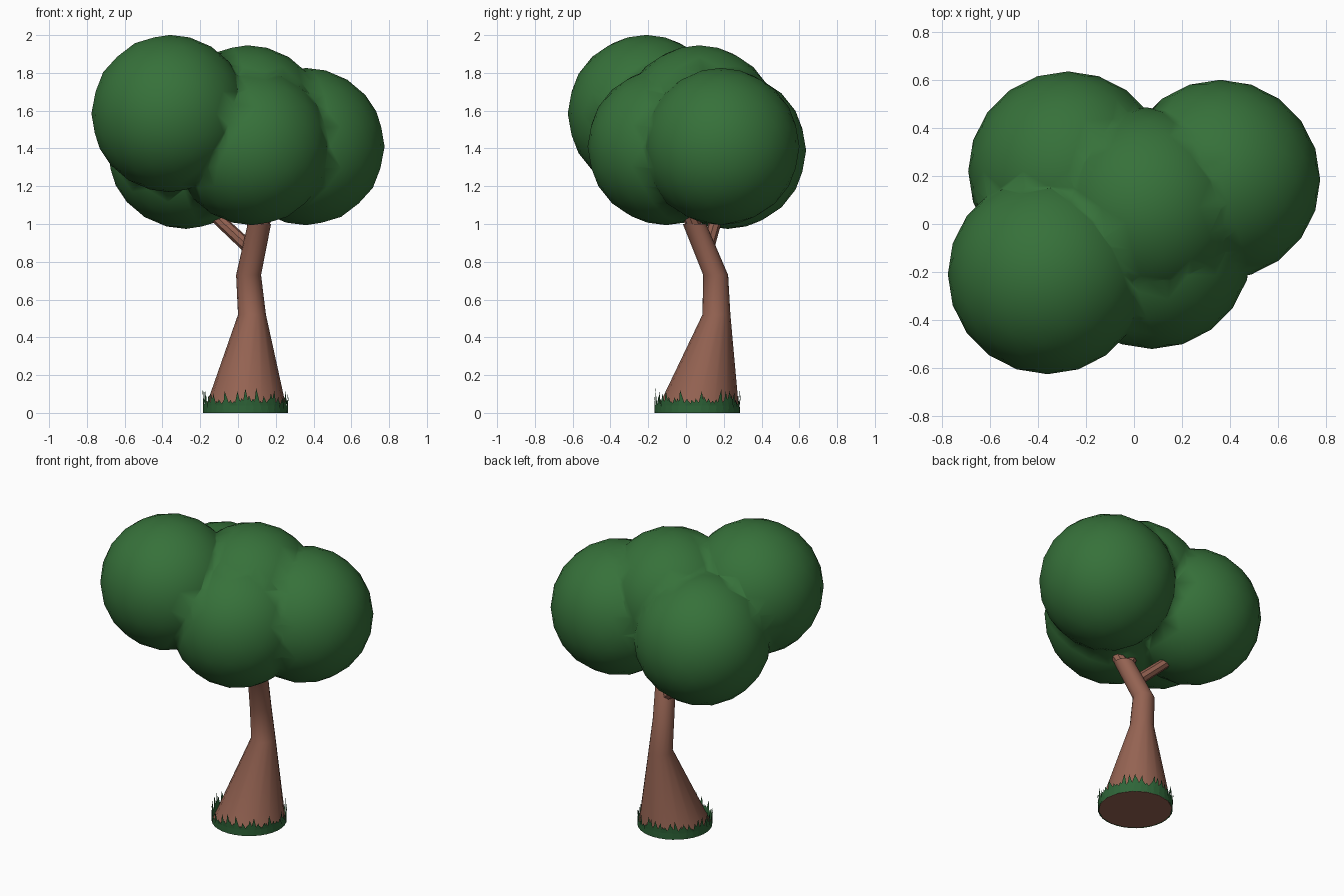
import bpy, bmesh, math, random
from mathutils import Vector

if "Cube" in bpy.data.objects:
    bpy.data.objects.remove(bpy.data.objects["Cube"])

random.seed(4)


def material(name, color):
    m = bpy.data.materials.new(name)
    m.diffuse_color = (*color, 1)
    m.use_nodes = True
    m.node_tree.nodes["Principled BSDF"].inputs["Base Color"].default_value = m.diffuse_color
    return m


leaf = material("leaf_green", (0.037, 0.165, 0.042))
bark = material("bark_brown", (0.30, 0.125, 0.085))
blade = material("grass_green", (0.028, 0.13, 0.04))


def add_object(name, bm, mat, smooth=True):
    me = bpy.data.meshes.new(name)
    bm.to_mesh(me)
    bm.free()
    me.materials.append(mat)
    for p in me.polygons:
        p.use_smooth = smooth
    ob = bpy.data.objects.new(name, me)
    bpy.context.collection.objects.link(ob)
    return ob


def shade_by_angle(ob, degrees):
    bpy.ops.object.select_all(action='DESELECT')
    ob.select_set(True)
    bpy.context.view_layer.objects.active = ob
    bpy.ops.object.shade_smooth_by_angle(angle=math.radians(degrees))


def limb(name, stations, sides, level=False):
    """Tube through (x, y, z, radius) stations; level keeps rings horizontal."""
    bm = bmesh.new()
    axis = Vector(stations[-1][:3]) - Vector(stations[0][:3])
    rot = Vector((0, 0, 1)).rotation_difference(axis)
    rings = []
    for x, y, z, r in stations:
        ring = []
        for i in range(sides):
            a = math.tau * i / sides
            p = Vector((r * math.cos(a), r * math.sin(a), 0))
            if not level:
                p = rot @ p
            ring.append(bm.verts.new(Vector((x, y, z)) + p))
        rings.append(ring)
    for a, b in zip(rings, rings[1:]):
        for i in range(sides):
            j = (i + 1) % sides
            bm.faces.new((a[i], a[j], b[j], b[i]))
    bm.faces.new(rings[0][::-1])
    bm.faces.new(rings[-1])
    ob = add_object(name, bm, bark)
    shade_by_angle(ob, 40)
    return ob


# Trunk: flared, leaning base, then a kinked stem
limb("trunk", [(0.04, 0.06, 0.0, 0.222), (0.074, 0.161, 0.52, 0.074),
               (0.056, 0.157, 0.73, 0.066), (0.113, 0.045, 1.0, 0.062)],
     16, level=True)

# Branches
limb("side_branch", [(0.075, 0.11, 0.86, 0.036), (-0.125, 0.165, 1.045, 0.032)], 8)
limb("fork_branch_right", [(0.113, 0.05, 0.97, 0.042), (0.165, 0.0, 1.09, 0.036)], 8)
limb("fork_branch_left", [(0.10, 0.05, 0.97, 0.036), (0.04, 0.04, 1.08, 0.032)], 8)

# Canopy: five overlapping balls united into one skin
balls = [(-0.36, -0.21, 1.585), (0.36, 0.185, 1.41), (-0.275, 0.22, 1.39),
         (0.05, 0.07, 1.53), (0.075, -0.105, 1.41)]
parts = []
for n, c in enumerate(balls):
    bm = bmesh.new()
    bmesh.ops.create_icosphere(bm, subdivisions=3, radius=0.416)
    bmesh.ops.translate(bm, verts=bm.verts, vec=c)
    parts.append(add_object("canopy" if n == 0 else f"leaf_ball_{n}", bm, leaf))
canopy = parts[0]
bpy.context.view_layer.objects.active = canopy
for other in (parts[3], parts[4], parts[1], parts[2]):
    mod = canopy.modifiers.new("union", 'BOOLEAN')
    mod.operation = 'UNION'
    mod.solver = 'EXACT'
    mod.object = other
    bpy.ops.object.modifier_apply(modifier=mod.name)
    bpy.data.objects.remove(other)
for p in canopy.data.polygons:
    p.use_smooth = True

# Grass: two rings of thin upright spikes around the base
bm = bmesh.new()
count = 34
for radius, shift in ((0.226, 0.0), (0.222, 0.5)):
    for i in range(count):
        a = math.tau * (i + shift) / count
        half = math.tau / count * 0.62
        h = random.uniform(0.06, 0.13)
        tip = a + random.uniform(-0.05, 0.05)

        def at(angle, r, z):
            return bm.verts.new((0.04 + r * math.cos(angle),
                                 0.06 + r * math.sin(angle), z))

        lo_a, lo_b = at(a - half, radius, 0), at(a + half, radius, 0)
        mid_a, mid_b = at(a - half * 0.7, radius, 0.04), at(a + half * 0.7, radius, 0.04)
        bm.faces.new((lo_a, lo_b, mid_b, mid_a))
        bm.faces.new((mid_a, mid_b, at(tip, radius + 0.004, h)))
add_object("grass_ring", bm, blade, smooth=False)
